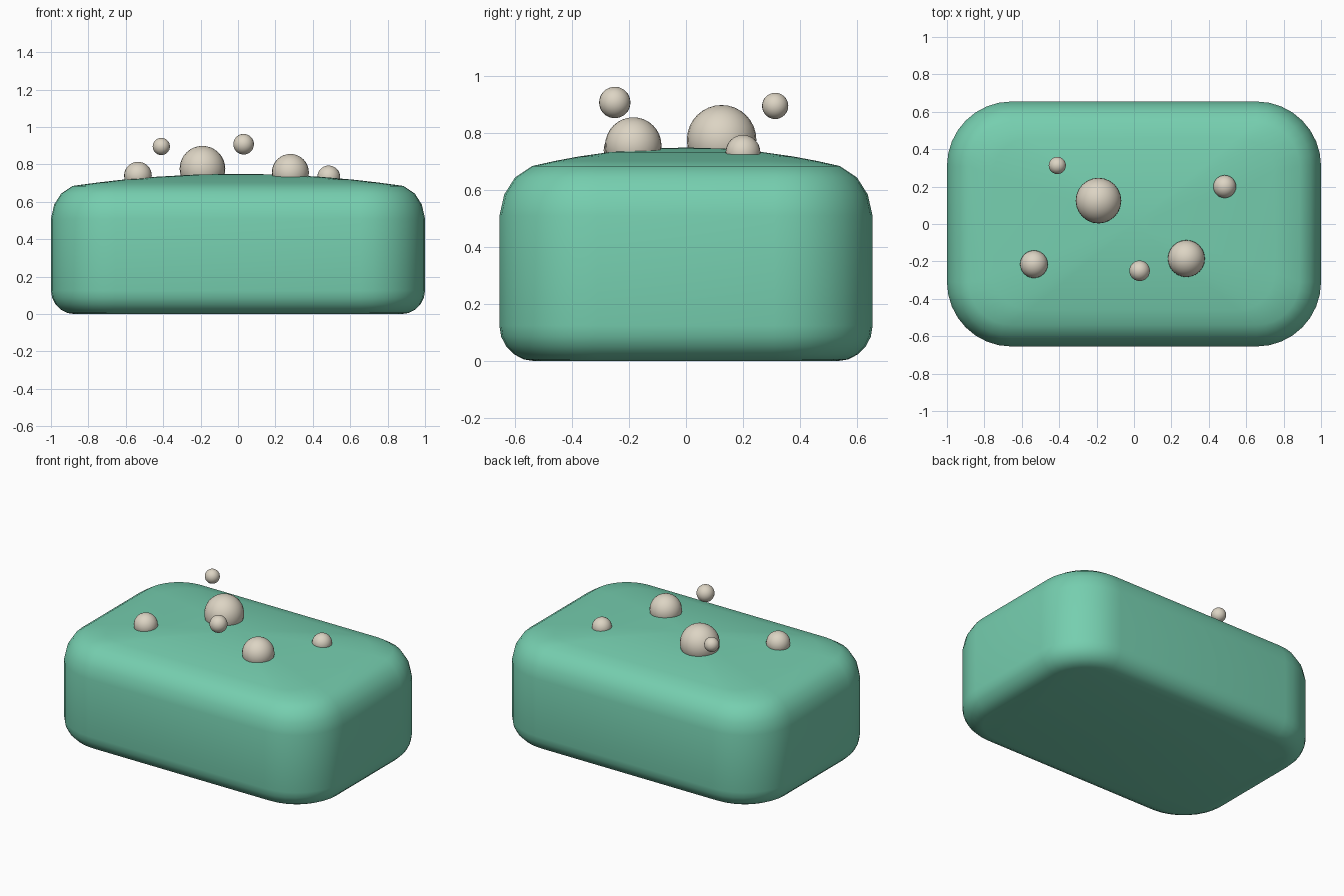
import bpy, bmesh, math
from math import cos, sin, pi

cube = bpy.data.objects.get("Cube")
if cube:
    bpy.data.objects.remove(cube, do_unlink=True)


def make_material(name, colour):
    mat = bpy.data.materials.new(name)
    mat.use_nodes = True
    mat.diffuse_color = (*colour, 1)
    mat.node_tree.nodes["Principled BSDF"].inputs["Base Color"].default_value = (*colour, 1)
    return mat


def add_object(name, bm, mat):
    mesh = bpy.data.meshes.new(name)
    bmesh.ops.recalc_face_normals(bm, faces=bm.faces)
    for face in bm.faces:
        face.smooth = True
    bm.to_mesh(mesh)
    bm.free()
    mesh.materials.append(mat)
    obj = bpy.data.objects.new(name, mesh)
    bpy.context.collection.objects.link(obj)
    return obj


green = make_material("soap green", (0.18, 0.62, 0.43))
cream = make_material("bubble cream", (0.72, 0.66, 0.55))

HALF_X, HALF_Y, CORNER, STEPS = 1.0, 0.655, 0.345, 8


def ring(bm, inset, z, scale=1.0):
    """One rounded rectangle, inset from the widest outline."""
    r = CORNER - inset
    verts = []
    for q, (sx, sy) in enumerate([(1, 1), (-1, 1), (-1, -1), (1, -1)]):
        for i in range(STEPS + 1):
            a = (q + i / STEPS) * pi / 2
            x = sx * (HALF_X - CORNER) + r * cos(a)
            y = sy * (HALF_Y - CORNER) + r * sin(a)
            verts.append(bm.verts.new((x * scale, y * scale, z)))
    return verts


# Soap bar: rounded foot, straight wall, soft shoulder
bm = bmesh.new()
FOOT = 0.125
rings = []
for i in range(6):
    a = i / 5 * pi / 2
    rings.append(ring(bm, FOOT * (1 - sin(a)), FOOT * (1 - cos(a))))
for inset, z in [(0, 0.51), (0.017, 0.585), (0.055, 0.645), (0.115, 0.685)]:
    rings.append(ring(bm, inset, z))

# Gently domed top
for s in (0.85, 0.7, 0.5, 0.25):
    rings.append(ring(bm, 0.115, 0.685 + 0.065 * (1 - s * s), s))
for low, high in zip(rings, rings[1:]):
    for i in range(len(low)):
        j = (i + 1) % len(low)
        bm.faces.new((low[i], low[j], high[j], high[i]))
peak = bm.verts.new((0, 0, 0.75))
for i, v in enumerate(rings[-1]):
    bm.faces.new((v, rings[-1][(i + 1) % len(rings[-1])], peak))
bm.faces.new(rings[0][::-1])
add_object("soap_bar", bm, green)

# Bubbles: four resting in the top, two floating above it
bubbles = [
    ("large_bubble", -0.19, 0.125, 0.777, 0.122),
    ("medium_bubble", 0.28, -0.185, 0.757, 0.099),
    ("left_small_bubble", 0.485, 0.2, 0.733, 0.061),
    ("right_small_bubble", -0.535, -0.215, 0.74, 0.074),
    ("front_floating_bubble", 0.03, -0.25, 0.908, 0.055),
    ("back_floating_bubble", -0.41, 0.313, 0.896, 0.046),
]
for name, x, y, z, radius in bubbles:
    bm = bmesh.new()
    bmesh.ops.create_uvsphere(bm, u_segments=24, v_segments=16, radius=radius)
    add_object(name, bm, cream).location = (x, y, z)
